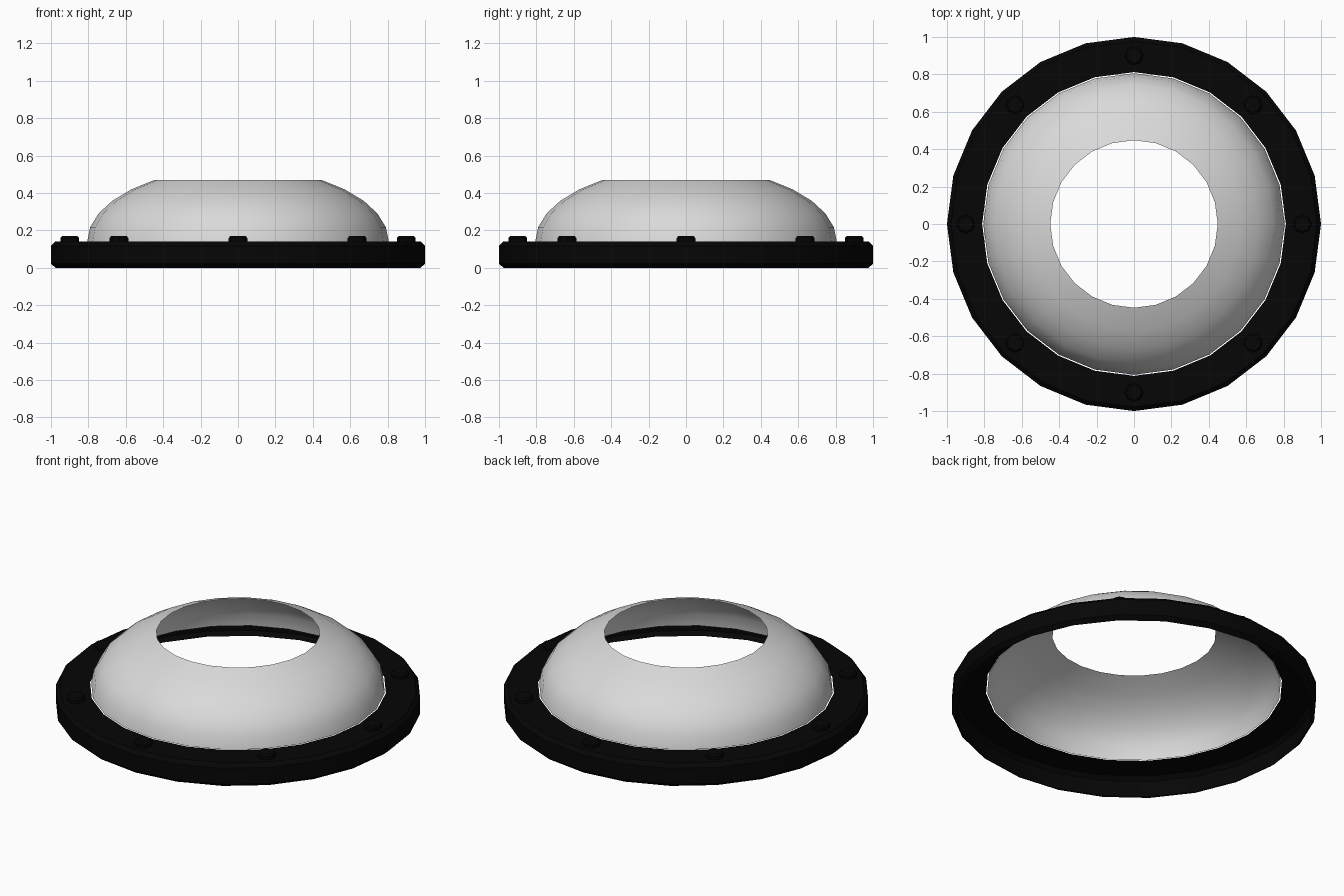
import bpy
from math import cos, sin, pi, radians

SIDES = 24

cube = bpy.data.objects.get("Cube")
if cube:
    bpy.data.objects.remove(cube, do_unlink=True)


def material(name, value):
    mat = bpy.data.materials.new(name)
    mat.use_nodes = True
    colour = (value, value, value, 1)
    mat.diffuse_color = colour
    mat.node_tree.nodes["Principled BSDF"].inputs["Base Color"].default_value = colour
    return mat


def lathe(name, profile, sides, mat, cap=False, centre=(0, 0, 0)):
    """Turn a (radius, height) profile about z, listed bottom to top on the outside."""
    n = len(profile)
    verts = [(r * cos(2 * pi * s / sides), r * sin(2 * pi * s / sides), z)
             for s in range(sides) for r, z in profile]
    faces = []
    for s in range(sides):
        a, b = s * n, (s + 1) % sides * n
        faces += [(a + i, b + i, b + i + 1, a + i + 1) for i in range(n - 1)]
    if cap:
        faces.append([s * n + n - 1 for s in range(sides)])
    mesh = bpy.data.meshes.new(name)
    mesh.from_pydata(verts, [], faces)
    mesh.materials.append(mat)
    obj = bpy.data.objects.new(name, mesh)
    obj.location = centre
    bpy.context.collection.objects.link(obj)
    return obj


def smooth(obj, angle):
    bpy.ops.object.select_all(action="DESELECT")
    obj.select_set(True)
    bpy.context.view_layer.objects.active = obj
    bpy.ops.object.shade_smooth_by_angle(angle=radians(angle))


black = material("black rubber", 0.0017)
white = material("pale grey shell", 0.7)

# Flange ring: thin skin, chamfered top and bottom, open underneath
ring = lathe("flange_ring",
             [(0.975, 0), (1, 0.022), (1, 0.118), (0.978, 0.14), (0.812, 0.14)],
             SIDES, black)
smooth(ring, 30)

# Open dome: thin flattened sphere, cut off flat at the top
steps = [i * pi / 16 for i in range(6)]
dome = lathe("dome_shell",
             [(0.806 * cos(a), 0.14 + 0.396 * sin(a)) for a in steps],
             SIDES, white)
smooth(dome, 40)

# Eight bolt heads around the flange
for i in range(8):
    a = i * pi / 4
    lathe(f"bolt_{i + 1}", [(0.05, 0.14), (0.05, 0.16), (0.041, 0.17)],
          8, black, cap=True, centre=(0.9 * cos(a), 0.9 * sin(a), 0))
